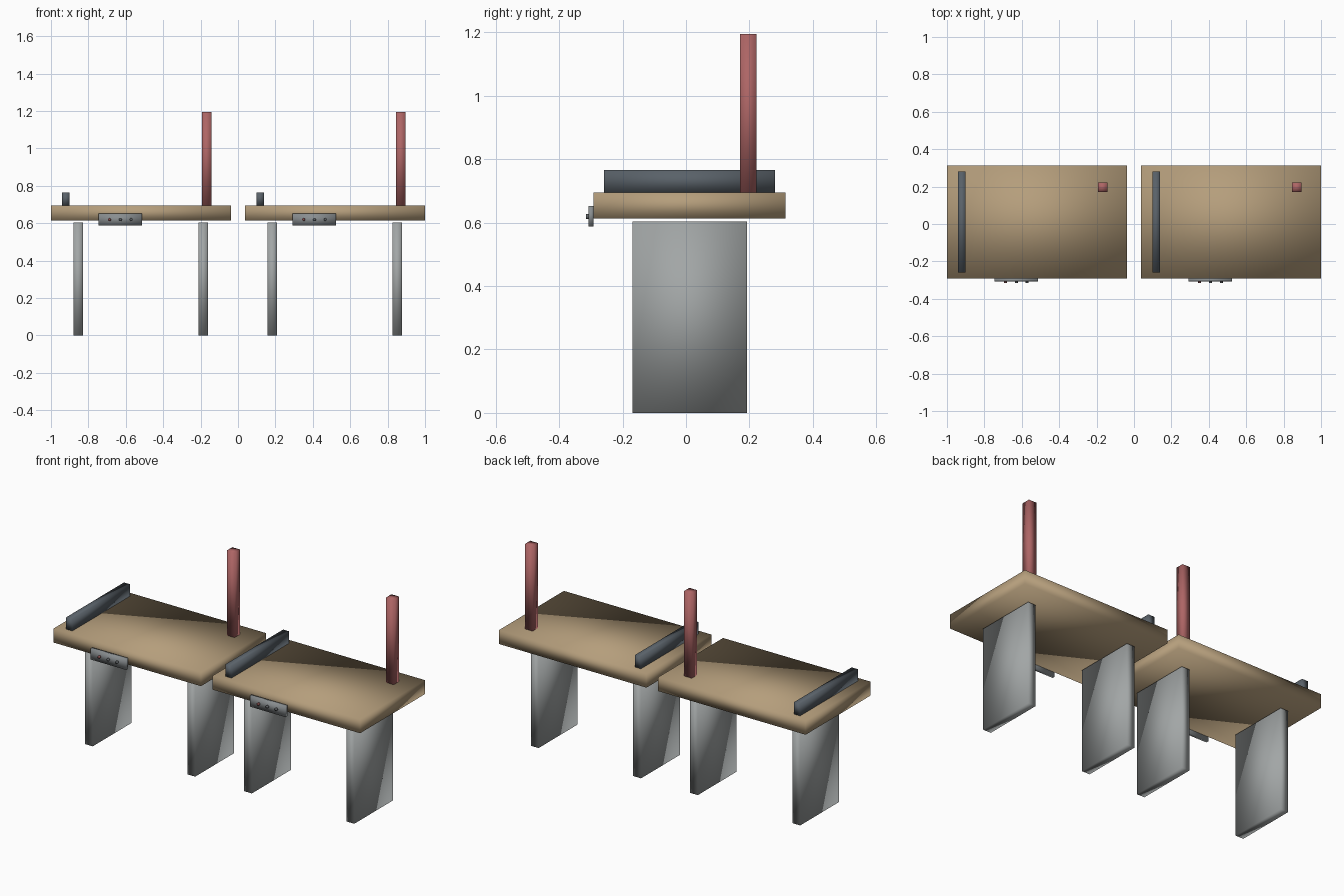
import bpy
import bmesh
from mathutils import Matrix, Vector

cube = bpy.data.objects.get("Cube")
if cube:
    bpy.data.objects.remove(cube, do_unlink=True)


def material(name, rgb):
    m = bpy.data.materials.new(name)
    m.use_nodes = True
    m.diffuse_color = (*rgb, 1)
    bsdf = m.node_tree.nodes["Principled BSDF"]
    bsdf.inputs["Base Color"].default_value = (*rgb, 1)
    bsdf.inputs["Roughness"].default_value = 0.7
    return m


WOOD = material("tan wood", (0.46, 0.34, 0.20))
STEEL = material("light grey metal", (0.36, 0.38, 0.38))
SLATE = material("dark slate", (0.10, 0.12, 0.14))
RED = material("dusty red", (0.42, 0.13, 0.13))
PANEL = material("panel grey", (0.25, 0.27, 0.28))
BUTTON_RED = material("button red", (0.25, 0.08, 0.08))
BUTTON_GREY = material("button grey", (0.12, 0.13, 0.14))


def finish(name, bm, mat):
    mesh = bpy.data.meshes.new(name)
    bmesh.ops.recalc_face_normals(bm, faces=bm.faces)
    for f in bm.faces:
        f.smooth = True
    bm.to_mesh(mesh)
    bm.free()
    mesh.materials.append(mat)
    ob = bpy.data.objects.new(name, mesh)
    bpy.context.scene.collection.objects.link(ob)


def box(name, x, y, z, mat):
    """Softly shaded box spanning the given (min, max) ranges."""
    lo, hi = Vector((x[0], y[0], z[0])), Vector((x[1], y[1], z[1]))
    bm = bmesh.new()
    bmesh.ops.create_cube(bm, size=1, matrix=Matrix.Translation((lo + hi) / 2)
                          @ Matrix.Diagonal((*(hi - lo), 1)))
    finish(name, bm, mat)


def button(name, x, mat):
    """Short round peg facing the front."""
    bm = bmesh.new()
    bmesh.ops.create_cone(bm, cap_ends=True, segments=12, radius1=0.008,
                          radius2=0.008, depth=0.012,
                          matrix=Matrix.Translation((x, -0.31, 0.619))
                          @ Matrix.Rotation(1.5708, 4, "X"))
    finish(name, bm, mat)


def desk(side, x):
    """One desk whose right edge lies at x."""
    def span(a, b):
        return (x + a, x + b)

    box(side + "_tabletop", span(0, 0.962), (-0.291, 0.314), (0.613, 0.695), WOOD)
    # Slab legs
    for end, a in (("right", 0.12), ("left", 0.788)):
        box(f"{side}_{end}_leg", span(a, a + 0.051), (-0.169, 0.193), (0, 0.603), STEEL)
    # Raised side rail and tall post
    box(side + "_side_rail", span(0.06, 0.1), (-0.258, 0.28), (0.695, 0.765), SLATE)
    box(side + "_post", span(0.807, 0.858), (0.171, 0.222), (0.695, 1.195), RED)
    # Control panel with three buttons
    box(side + "_control_panel", span(0.254, 0.487), (-0.307, -0.291), (0.587, 0.652), PANEL)
    for i in range(3):
        button(f"{side}_button_{i + 1}", x + 0.313 + i * 0.058,
               BUTTON_RED if i == 0 else BUTTON_GREY)


desk("right", -1.0)
desk("left", 0.038)
